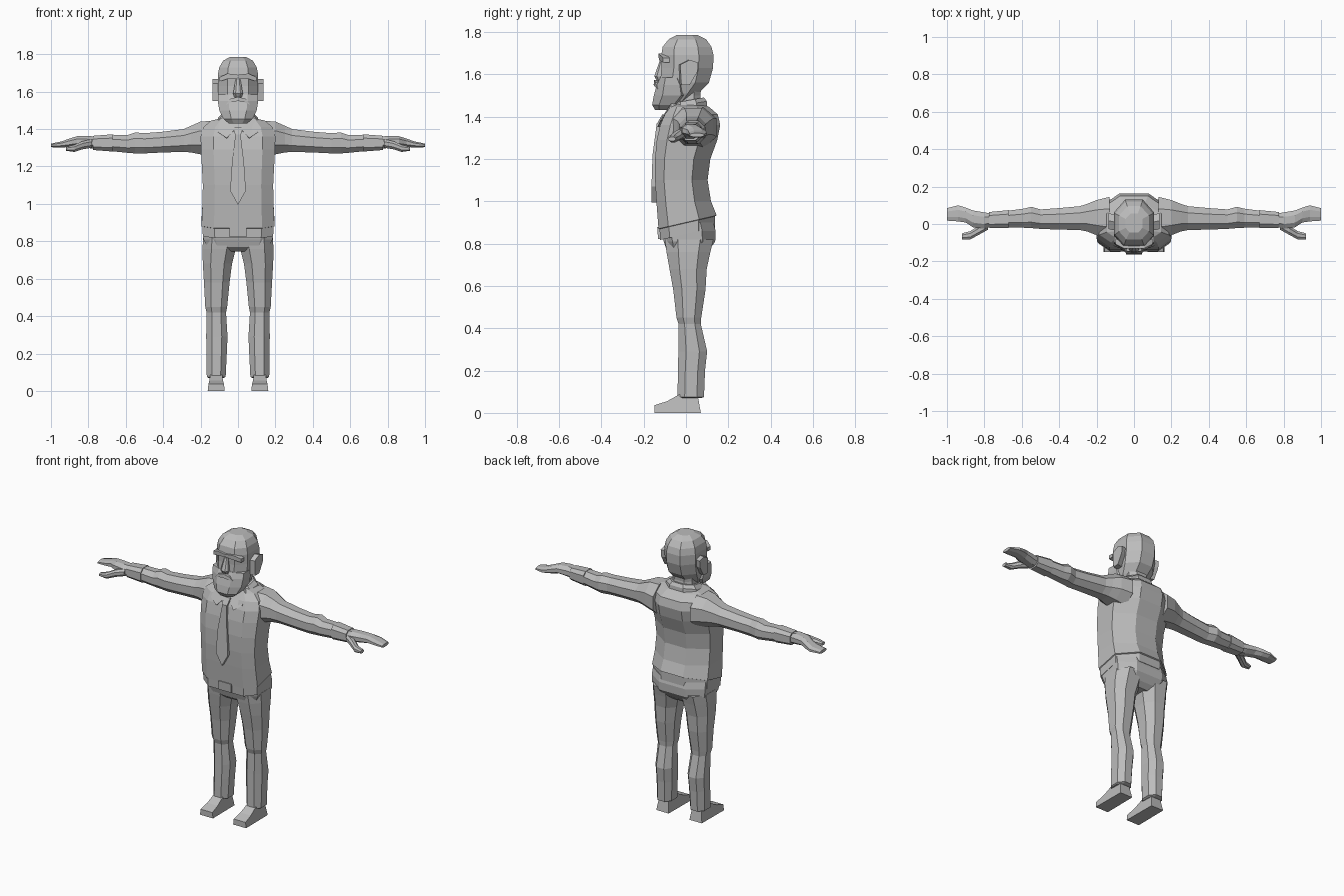
import bpy, bmesh
from mathutils import Vector

grey = bpy.data.materials.new("plain grey")
grey.diffuse_color = (0.5, 0.5, 0.5, 1)


def finish(name, bm, mirror=False):
    bmesh.ops.recalc_face_normals(bm, faces=bm.faces)
    me = bpy.data.meshes.new(name)
    bm.to_mesh(me)
    bm.free()
    me.materials.append(grey)
    ob = bpy.data.objects.new(name, me)
    bpy.context.collection.objects.link(ob)
    if mirror:
        ob.modifiers.new("mirror", 'MIRROR').use_mirror_merge = False
    return ob


def loft(name, rings, mirror=False):
    """Skin a list of equal-length point rings and cap both ends."""
    bm = bmesh.new()
    vs = [[bm.verts.new(p) for p in r] for r in rings]
    n = len(vs[0])
    for a, b in zip(vs, vs[1:]):
        for i in range(n):
            j = (i + 1) % n
            bm.faces.new((a[i], a[j], b[j], b[i]))
    bm.faces.new(vs[0])
    bm.faces.new(vs[-1])
    return finish(name, bm, mirror)


def octagon(a0, a1, b0, b1, cl=0.25, ch=0.25):
    """Chamfered rectangle; cl / ch are the corner cuts at low / high b."""
    w, d = a1 - a0, b1 - b0
    return [(a0 + w * cl, b0), (a1 - w * cl, b0), (a1, b0 + d * cl), (a1, b1 - d * ch),
            (a1 - w * ch, b1), (a0 + w * ch, b1), (a0, b1 - d * ch), (a0, b0 + d * cl)]


def z_rings(rows, cl=0.25, ch=0.25, tilt=0.0):
    """Rows of z, x0, x1, y0, y1."""
    return [[(x, y, z + tilt * y) for x, y in octagon(x0, x1, y0, y1, cl, ch)]
            for z, x0, x1, y0, y1 in rows]


def x_rings(rows, cl=0.28, ch=0.28):
    """Rows of x, y0, y1, z0, z1."""
    return [[(x, y, z) for y, z in octagon(y0, y1, z0, z1, cl, ch)]
            for x, y0, y1, z0, z1 in rows]


def plate(name, pts, offset, mirror=False):
    """Extrude a polygon of 3D points by an offset vector."""
    o = Vector(offset)
    return loft(name, [pts, [Vector(p) + o for p in pts]], mirror)


def sym(rows):
    return [(z, -w, w, y0, y1) for z, w, y0, y1 in rows]


# Shirt body: tilted hem, then chest up to the neck
hem = z_rings(sym([(0.895, 0.185, -0.12, 0.13), (0.90, 0.195, -0.13, 0.145)]), 0.17, 0.3, 0.23)
chest = z_rings(sym([
    (1.00, 0.19, -0.14, 0.118), (1.10, 0.188, -0.146, 0.102), (1.20, 0.193, -0.146, 0.115),
    (1.29, 0.198, -0.138, 0.148), (1.36, 0.20, -0.122, 0.162), (1.41, 0.185, -0.10, 0.15),
    (1.445, 0.145, -0.075, 0.11), (1.46, 0.08, -0.06, 0.08)]), 0.17, 0.3)
loft("shirt", hem + chest)

# Belt and buckle
loft("belt", z_rings(sym([(0.845, 0.188, -0.122, 0.138), (0.90, 0.19, -0.125, 0.138)]),
                     0.17, 0.3, 0.23))
plate("buckle", [(-0.045, -0.132, 0.822), (0.045, -0.132, 0.822),
                 (0.045, -0.136, 0.878), (-0.045, -0.136, 0.878)], (0, 0.02, 0))

# Hips
loft("hips", z_rings(sym([(0.745, 0.06, -0.06, 0.08), (0.77, 0.165, -0.092, 0.11),
                          (0.81, 0.184, -0.105, 0.138), (0.86, 0.187, -0.115, 0.14),
                          (0.90, 0.185, -0.12, 0.13)]), 0.17, 0.25))

# Trouser legs, with a crease at the knee
loft("trouser_leg", z_rings([
    (0.07, 0.075, 0.16, -0.03, 0.07), (0.075, 0.066, 0.167, -0.04, 0.085),
    (0.20, 0.060, 0.168, -0.038, 0.09), (0.29, 0.056, 0.170, -0.036, 0.10),
    (0.42, 0.064, 0.168, -0.035, 0.07), (0.45, 0.058, 0.175, -0.045, 0.072),
    (0.58, 0.045, 0.182, -0.06, 0.092), (0.68, 0.032, 0.188, -0.078, 0.098),
    (0.76, 0.012, 0.19, -0.092, 0.115), (0.82, 0.01, 0.186, -0.10, 0.13)], 0.27, 0.27), True)

# Shoes: side profile widened across x, narrower at the top
shoe = [(-0.15, 0, 0.071), (-0.15, 0.036, 0.075), (-0.09, 0.055, 0.08), (-0.03, 0.088, 0.085),
        (0.055, 0.085, 0.085), (0.07, 0, 0.073)]
loft("shoe", [[(x, y, z) for y, z, x in shoe],
              [(0.233 - x, y, z) for y, z, x in shoe]], True)

# Sleeves with shoulder and elbow
loft("sleeve", x_rings([
    (0.13, -0.08, 0.145, 1.25, 1.445), (0.20, -0.06, 0.128, 1.265, 1.44),
    (0.25, -0.04, 0.108, 1.275, 1.418), (0.29, -0.032, 0.095, 1.278, 1.40),
    (0.40, -0.03, 0.085, 1.275, 1.386), (0.50, -0.026, 0.078, 1.27, 1.378),
    (0.55, -0.022, 0.092, 1.27, 1.382), (0.59, -0.02, 0.082, 1.273, 1.368),
    (0.68, -0.018, 0.07, 1.282, 1.37)]), True)
loft("cuff", x_rings([(0.67, -0.022, 0.074, 1.28, 1.372),
                      (0.775, -0.02, 0.064, 1.288, 1.364)], 0.22, 0.22), True)

# Hand: palm widening into a flat fan of fingers
loft("hand", x_rings([
    (0.76, -0.012, 0.056, 1.296, 1.358), (0.80, -0.025, 0.062, 1.298, 1.364),
    (0.86, -0.018, 0.072, 1.308, 1.362), (0.90, 0.008, 0.088, 1.304, 1.35),
    (0.94, 0.014, 0.10, 1.302, 1.335), (1.0, 0.018, 0.085, 1.303, 1.322)]), True)
loft("thumb", x_rings([(0.78, -0.03, 0.02, 1.30, 1.345), (0.83, -0.058, -0.01, 1.292, 1.336),
                       (0.875, -0.082, -0.038, 1.278, 1.316),
                       (0.92, -0.082, -0.05, 1.284, 1.304)]), True)

# Neck and collar
loft("neck", z_rings(sym([(1.42, 0.075, -0.06, 0.08), (1.50, 0.07, -0.055, 0.068),
                          (1.57, 0.07, -0.05, 0.075)])))
loft("collar_band", z_rings(sym([(1.425, 0.115, -0.085, 0.10), (1.455, 0.105, -0.075, 0.098),
                                 (1.475, 0.085, -0.068, 0.085)]), 0.28, 0.28, 0.18))
plate("collar_flap", [(0.01, -0.108, 1.405), (0.06, -0.135, 1.352), (0.108, -0.118, 1.385),
                      (0.115, -0.07, 1.435), (0.085, -0.07, 1.462)], (0, 0.025, -0.004), True)

# Tie
plate("tie_knot", [(-0.025, -0.112, 1.41), (0.025, -0.112, 1.41),
                   (0.015, -0.138, 1.365), (-0.015, -0.138, 1.365)], (0, 0.03, 0))
tie = [(0.014, -0.138, 1.37), (0.032, -0.158, 1.22), (0.042, -0.163, 1.07)]
left = [(-x, y, z) for x, y, z in reversed(tie)]
plate("tie", tie + [(0, -0.163, 0.995)] + left, (0, 0.03, 0))

# Head
loft("head", z_rings(sym([
    (1.47, 0.07, -0.12, 0.02), (1.51, 0.09, -0.122, 0.06), (1.56, 0.104, -0.122, 0.108),
    (1.63, 0.108, -0.116, 0.128), (1.69, 0.108, -0.117, 0.13), (1.73, 0.10, -0.11, 0.12),
    (1.765, 0.08, -0.082, 0.095), (1.785, 0.045, -0.045, 0.055)]), 0.24, 0.28))

# Full beard, moustache, nose and brows
loft("beard", z_rings(sym([
    (1.43, 0.05, -0.145, -0.075), (1.455, 0.078, -0.16, -0.04), (1.50, 0.10, -0.152, 0.0),
    (1.55, 0.108, -0.138, -0.01), (1.585, 0.108, -0.122, -0.03)]), 0.27, 0.15))
plate("moustache", [(0, -0.15, 1.572), (0.04, -0.145, 1.562), (0.066, -0.134, 1.53),
                    (0.03, -0.15, 1.545), (0, -0.153, 1.55)], (0, 0.03, 0), True)
loft("nose", z_rings(sym([(1.565, 0.018, -0.135, -0.10), (1.59, 0.026, -0.15, -0.10),
                          (1.665, 0.013, -0.124, -0.10)])))
plate("brow", [(0, -0.128, 1.672), (0.055, -0.128, 1.668), (0.098, -0.108, 1.655),
               (0.098, -0.108, 1.678), (0.055, -0.13, 1.697), (0, -0.13, 1.69)],
      (0, 0.03, 0), True)

# Ears
plate("ear", [(0.1, -0.03, 1.55), (0.1, 0.01, 1.55), (0.1, 0.045, 1.61), (0.1, 0.05, 1.655),
              (0.1, 0.01, 1.668), (0.1, -0.035, 1.645)], (0.037, 0.008, 0), True)
